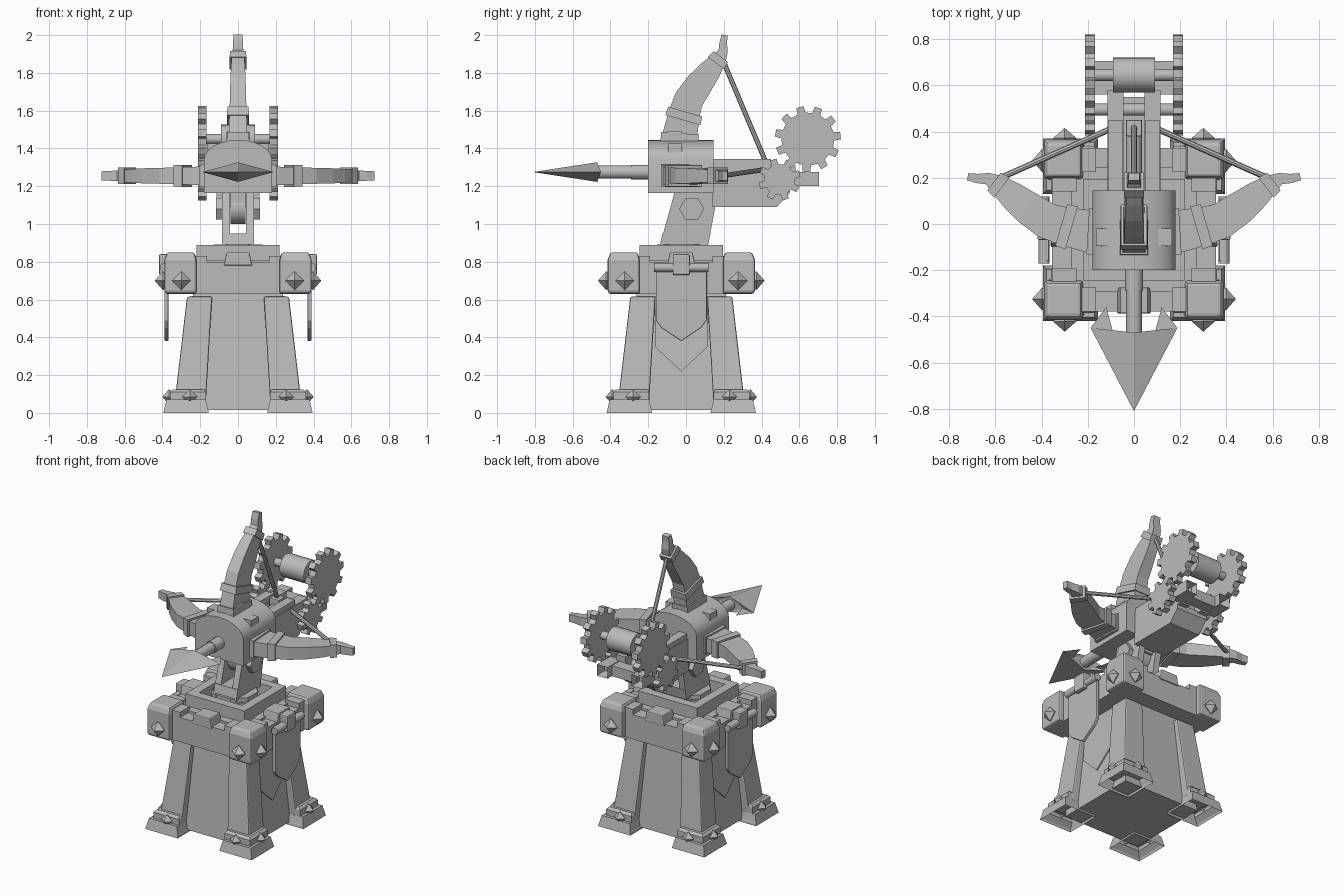
import bpy, bmesh, math
from mathutils import Vector

if "Cube" in bpy.data.objects:
    bpy.data.objects.remove(bpy.data.objects["Cube"])

grey = bpy.data.materials.new("stone_grey")
grey.diffuse_color = (0.5, 0.5, 0.5, 1)
grey.use_nodes = True
grey.node_tree.nodes["Principled BSDF"].inputs["Base Color"].default_value = grey.diffuse_color
CY = -0.025  # the tower stands slightly forward of the centre


def loft(name, rings, bevel=0.0, smooth=False, hollow=0.0):
    """Skin a series of rings and cap both ends."""
    bm = bmesh.new()
    vs = [[bm.verts.new(p) for p in r] for r in rings]
    n = len(vs[0])
    for a, b in zip(vs, vs[1:]):
        for i in range(n):
            bm.faces.new((a[i], a[(i + 1) % n], b[(i + 1) % n], b[i]))
    cap = bm.faces.new(vs[0])
    bm.faces.new(vs[-1])
    bmesh.ops.recalc_face_normals(bm, faces=bm.faces)
    if hollow:  # sink the first cap into the part
        shift = (Vector(rings[1][0]) - Vector(rings[0][0])) * 0
        shift += cap.normal * -0.07
        bmesh.ops.inset_region(bm, faces=[cap], thickness=hollow)
        bmesh.ops.translate(bm, verts=cap.verts, vec=shift)
    me = bpy.data.meshes.new(name)
    bm.to_mesh(me)
    bm.free()
    me.materials.append(grey)
    ob = bpy.data.objects.new(name, me)
    bpy.context.collection.objects.link(ob)
    if bevel:
        m = ob.modifiers.new("bevel", 'BEVEL')
        m.width, m.segments = bevel, 2
    if smooth:
        bpy.context.view_layer.objects.active = ob
        ob.select_set(True)
        bpy.ops.object.shade_smooth_by_angle(angle=math.radians(35))
        ob.select_set(False)
    return ob


def rect(x0, x1, y0, y1, z):
    return [(x0, y0, z), (x1, y0, z), (x1, y1, z), (x0, y1, z)]


def box(name, x, y, z, bevel=0.0):
    return loft(name, [rect(*x, *y, z[0]), rect(*x, *y, z[1])], bevel)


def prism_x(name, pts, x0, x1, smooth=False, bevel=0.0):
    """Extrude a (y, z) outline along x."""
    return loft(name, [[(x, y, z) for y, z in pts] for x in (x0, x1)], bevel, smooth)


def circle(cy, cz, r, n, turn=0.0):
    return [(cy + r * math.cos(turn + 2 * math.pi * i / n),
             cz + r * math.sin(turn + 2 * math.pi * i / n)) for i in range(n)]


def rod(name, a, b, r, n=12):
    a, b = Vector(a), Vector(b)
    d = (b - a).normalized()
    u = d.orthogonal().normalized()
    v = d.cross(u)
    off = [u * c + v * s for c, s in circle(0, 0, r, n)]
    return loft(name, [[a + o for o in off], [b + o for o in off]], smooth=n > 8)


def spike(name, p, d, size):
    """Four-sided stud pointing along the horizontal direction d."""
    p, d = Vector(p), Vector(d)
    s, up = d.cross((0, 0, 1)), Vector((0, 0, 1))
    ring = [s, up, -s, -up]
    loft(name, [[p + o * size * k + d * size * h for o in ring]
                for k, h in ((0.8, -0.15), (1, 0.15), (0.03, 1))])


# tower core
def square(h, z):
    return rect(-h, h, CY - h, CY + h, z)


loft("tower_core", [square(.285, .015), square(.235, .66)])
box("platform_floor", (-.27, .27), (CY - .27, CY + .27), (.66, .81))

# four corners: leg, flared foot, collar, corner block and studs
for sx in (-1, 1):
    for sy in (-1, 1):
        def q(a, b, z):
            return [(sx * x, CY + sy * y, z) for x, y in ((a, a), (b, a), (b, b), (a, b))]
        loft("leg", [q(.17, .335, .06), q(.137, .27, .615)], .008)
        loft("foot", [q(.155, .395, 0), q(.157, .39, .015), q(.17, .36, .045),
                      q(.17, .36, .11), q(.18, .345, .125)], hollow=.022)
        loft("corner_block", [q(.22, .385, .63), q(.22, .39, .65), q(.22, .39, .81),
                              q(.23, .375, .85)], .012)
        for z, near, out, size in ((.70, .30, .39, .05), (.085, .255, .36, .04)):
            spike("stud", (sx * near, CY + sy * out, z), (0, sy, 0), size)
            spike("stud", (sx * out, CY + sy * near, z), (sx, 0, 0), size)

# parapet beams with raised merlons
for s in (-1, 1):
    for along_x in (True, False):
        def place(u0, u1, v0, v1, z):
            r = rect(u0, u1, v0, v1, z)
            return [(x, CY + s * y, h) if along_x else (s * y, CY + x, h) for x, y, h in r]
        loft("parapet_beam", [place(-.24, .24, .24, .355, .63), place(-.24, .24, .24, .355, .795)])
        loft("merlon", [place(-.075, .075, .25, .362, .78), place(-.06, .06, .25, .362, .85)], .006)
        for m in (-1, 1):
            u = sorted((m * .165, m * .24))
            loft("side_merlon", [place(*u, .25, .355, .79), place(*u, .25, .355, .83)])
        # raised frame around the turntable
        loft("turntable_frame", [place(-.22, .22, .16, .22, .8), place(-.22, .22, .16, .22, .89)])

# banners on both sides
for s in (-1, 1):
    prism_x("banner", [(-.16, .79), (.11, .79), (.11, .49), (.08, .45), (CY, .38),
                       (-.13, .45), (-.16, .49)], s * .368, s * .39, bevel=.005)
    rod("banner_rod", (s * .39, -.17, .77), (s * .39, .12, .77), .024)
    box("banner_clip", sorted((s * .34, s * .418)), (CY - .045, CY + .045), (.73, .84), .008)
    wall = prism_x("wall_banner", [(-.165, .62), (.115, .62), (.115, .35), (CY, .22), (-.165, .35)],
                   s * .28, s * .2945)
    for v in wall.data.vertices:  # lean with the tower wall
        v.co.x -= s * .0775 * v.co.z

# turntable and leaning fork
for name, r, z0, z1 in (("turntable", .155, .8, .865), ("turntable_cap", .14, .865, .892)):
    loft(name, [[(x, y + CY, z) for x, y in circle(0, 0, r, 8, math.pi / 8)] for z in (z0, z1)])
prism_x("fork_base", [(-.14, .88), (.115, .88), (.13, .95), (-.125, .95)], -.085, .085)
for s in (-1, 1):
    prism_x("fork_cheek", [(-.14, .88), (.115, .88), (.17, 1.17), (-.06, 1.17)], s * .042, s * .085)
    prism_x("pivot_bolt", circle(.03, 1.08, .066, 6), s * .08, s * .117)
prism_x("pivot_knuckle", circle(.03, 1.085, .085, 20), -.04, .04, smooth=True)
box("pivot_neck", (-.04, .04), (-.05, .13), (1.08, 1.18))


# arched head housing
def arch(k, y):
    top = [(k * .18 * math.cos(math.radians(a)), y, 1.34 + k * .105 * math.sin(math.radians(a)))
           for a in range(0, 181, 15)]
    return [(k * .18, y, 1.165)] + top + [(-k * .18, y, 1.165)]


loft("head_housing", [arch(1, -.2), arch(1, .145)], smooth=True)
box("head_strap", (-.165, .165), (-.095, -.02), (1.3, 1.425))
box("top_socket", (-.06, .06), (-.1, -.02), (1.40, 1.49), .005)

# three bow limbs, their straps and strings
LIMB = [(.15, -.04, .095, .05), (.30, -.01, .083, .045), (.38, .015, .078, .042),
        (.46, .07, .072, .04), (.53, .125, .06, .036), (.59, .172, .042, .032),
        (.635, .197, .025, .028), (.68, .197, .02, .026), (.72, .205, .016, .024)]
BANDS = [[(.27, -.017, .097, .058), (.315, -.004, .093, .056)],
         [(.572, .158, .054, .044), (.606, .184, .048, .043)]]


def sweep(name, pts, place):
    rings = []
    for i, (r, y, w, t) in enumerate(pts):
        a, b = pts[max(i - 1, 0)], pts[min(i + 1, len(pts) - 1)]
        d = Vector((b[0] - a[0], b[1] - a[1])).normalized()
        n = Vector((-d.y, d.x)) * w
        rings.append([place(r + k * n.x, y + k * n.y, j * t)
                      for k, j in ((1, 1), (1, -1), (-1, -1), (-1, 1))])
    loft(name, rings)


for label, place, nock in (("right", lambda r, y, t: (r, y, 1.255 + t), (.06, .43, 1.29)),
                           ("left", lambda r, y, t: (-r, y, 1.255 + t), (-.06, .43, 1.29)),
                           ("top", lambda r, y, t: (t, y, 1.28 + r), (0, .43, 1.31))):
    sweep(label + "_limb", LIMB, place)
    sweep(label + "_limb_root", [(.15, -.035, .1, .06), (.2, -.032, .1, .058)], place)
    for band in BANDS:
        sweep(label + "_limb_band", band, place)
    rod(label + "_string", place(.6, .19, 0), nock, .013, 8)

# bolt with broad arrowhead
rod("bolt_shaft", (0, -.47, 1.275), (0, .45, 1.275), .035)
rod("bolt_collar", (0, -.29, 1.275), (0, -.19, 1.275), .04)
bm = bmesh.new()
V = lambda *p: bm.verts.new(p)
tip, up, down = V(0, -.81, 1.275), V(0, -.47, 1.327), V(0, -.47, 1.223)
inner = []
for s in (-1, 1):
    o, b, i = V(s * .188, -.45, 1.275), V(s * .12, -.36, 1.275), V(s * .09, -.47, 1.275)
    inner.append(i)
    for ridge in (up, down):
        for f in ((tip, o, ridge), (o, i, ridge), (o, b, i)):
            if not bm.faces.get(f):
                bm.faces.new(f)
bm.faces.new((inner[0], up, inner[1], down))
bmesh.ops.recalc_face_normals(bm, faces=bm.faces)
me = bpy.data.meshes.new("arrowhead")
bm.to_mesh(me)
bm.free()
me.materials.append(grey)
bpy.context.collection.objects.link(bpy.data.objects.new("arrowhead", me))

# stock, rails and winch
prism_x("stock", [(.14, 1.09), (.48, 1.09), (.55, 1.165), (.55, 1.2), (.14, 1.2)], -.115, .115)
box("string_catch", (-.035, .035), (.38, .45), (1.25, 1.345), .006)
for s in (-1, 1):
    box("rail", sorted((s * .045, s * .115)), (.14, .58), (1.19, 1.31))
    box("rail_cap", sorted((s * .05, s * .11)), (.14, .45), (1.31, 1.343))
    x0, x1 = s * .09, s * .17
    loft("rail_end_socket", [[(x, y, z) for x, z in ((x0, 1.2), (x1, 1.2), (x1, 1.275), (x0, 1.275))]
                             for y in (.705, .56)], hollow=.014)
box("rail_bridge", (-.1, .1), (.58, .66), (1.2, 1.27))
rod("winch_drum", (-.09, .645, 1.45), (.09, .645, 1.45), .076, 24)
rod("winch_axle", (-.18, .645, 1.45), (.18, .645, 1.45), .027)
rod("pinion_axle", (-.18, .495, 1.235), (.18, .495, 1.235), .027)


def gear(name, cy, cz, root, tip, teeth, s, turn):
    step = 2 * math.pi / teeth
    pts = []
    for i in range(teeth):
        for f, r in ((-.28, root), (-.2, tip), (.2, tip), (.28, root)):
            a = turn + (i + f) * step
            pts.append((cy + r * math.cos(a), cz + r * math.sin(a)))
    prism_x(name, pts, s * .168, s * .212)


for s in (-1, 1):
    gear("winch_gear", .645, 1.45, .14, .175, 11, s, .1)
    gear("pinion_gear", .495, 1.235, .082, .112, 8, s, .3)
